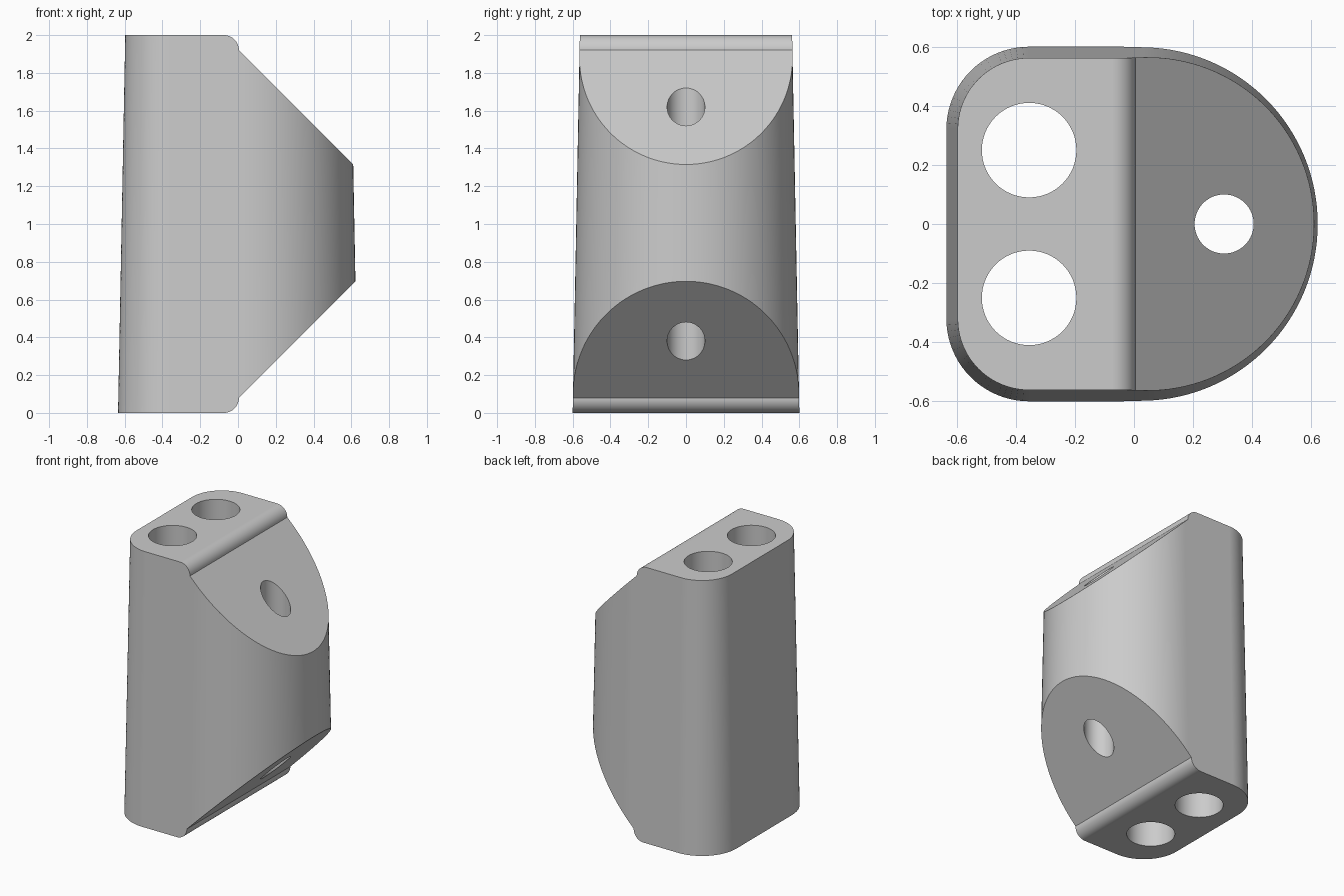
import bpy
import bmesh
from math import cos, sin, pi, radians

if "Cube" in bpy.data.objects:
    bpy.data.objects.remove(bpy.data.objects["Cube"], do_unlink=True)

grey = bpy.data.materials.new("plain_grey")
grey.use_nodes = True
colour = (0.6, 0.6, 0.6, 1)
grey.diffuse_color = colour
grey.node_tree.nodes["Principled BSDF"].inputs["Base Color"].default_value = colour


def arc(cx, cy, r, start, end, steps):
    """Points on an arc, angles in degrees."""
    angles = [radians(start + (end - start) * i / steps) for i in range(steps + 1)]
    return [(cx + r * cos(a), cy + r * sin(a)) for a in angles]


def loft(name, lower, upper):
    """Closed solid between two matching loops of 3D points."""
    bm = bmesh.new()
    a = [bm.verts.new(p) for p in lower]
    b = [bm.verts.new(p) for p in upper]
    bm.faces.new(a[::-1])
    bm.faces.new(b)
    for i in range(len(a)):
        j = (i + 1) % len(a)
        bm.faces.new((a[i], a[j], b[j], b[i]))
    bmesh.ops.recalc_face_normals(bm, faces=bm.faces)
    mesh = bpy.data.meshes.new(name)
    bm.to_mesh(mesh)
    bm.free()
    mesh.materials.append(grey)
    obj = bpy.data.objects.new(name, mesh)
    bpy.context.collection.objects.link(obj)
    return obj


def combine(target, cutter, operation):
    """Apply a boolean and drop the helper."""
    cutter.hide_render = True
    mod = target.modifiers.new(operation.lower(), 'BOOLEAN')
    mod.operation, mod.object, mod.solver = operation, cutter, 'EXACT'
    bpy.context.view_layer.objects.active = target
    bpy.ops.object.modifier_apply(modifier=mod.name)
    bpy.data.objects.remove(cutter, do_unlink=True)


# Drafted body: round nose at +x, rounded corners at -x
def outline(inset, z):
    pts = arc(0.035, 0, 0.6 - inset, -90, 90, 64)
    pts += arc(-0.355, 0.32, 0.28 - inset, 90, 180, 20)
    pts += arc(-0.355, -0.32, 0.28 - inset, 180, 270, 20)
    return [(x, y, z) for x, y in pts]


body = loft("bracket_body", outline(-0.002, -0.1), outline(0.04, 2.1))

# Side profile: flat ends, rounded lips and sloped faces, mirrored about mid height
upper_half = [(-0.9, 2)] + arc(-0.075, 1.92, 0.08, 90, 0, 12) + [(0.905, 1.02)]
profile = upper_half + [(x, 2 - z) for x, z in reversed(upper_half)]
side = loft("side_profile", [(x, -1, z) for x, z in profile],
            [(x, 1, z) for x, z in profile])
combine(body, side, 'INTERSECT')

# Two large bolt holes and one small hole, straight through
for x, y, r in ((-0.355, 0.25, 0.16), (-0.355, -0.25, 0.16), (0.305, 0, 0.1)):
    ring = arc(x, y, r, 0, 360, 64)[:-1]
    hole = loft("hole_cutter", [(u, v, -0.5) for u, v in ring],
                [(u, v, 2.5) for u, v in ring])
    combine(body, hole, 'DIFFERENCE')

# Smooth curved walls, crisp rims
bpy.ops.object.select_all(action='DESELECT')
body.select_set(True)
bpy.context.view_layer.objects.active = body
bpy.ops.object.shade_smooth_by_angle(angle=radians(30))
weighted = body.modifiers.new("weighted_normals", 'WEIGHTED_NORMAL')
weighted.keep_sharp = True
